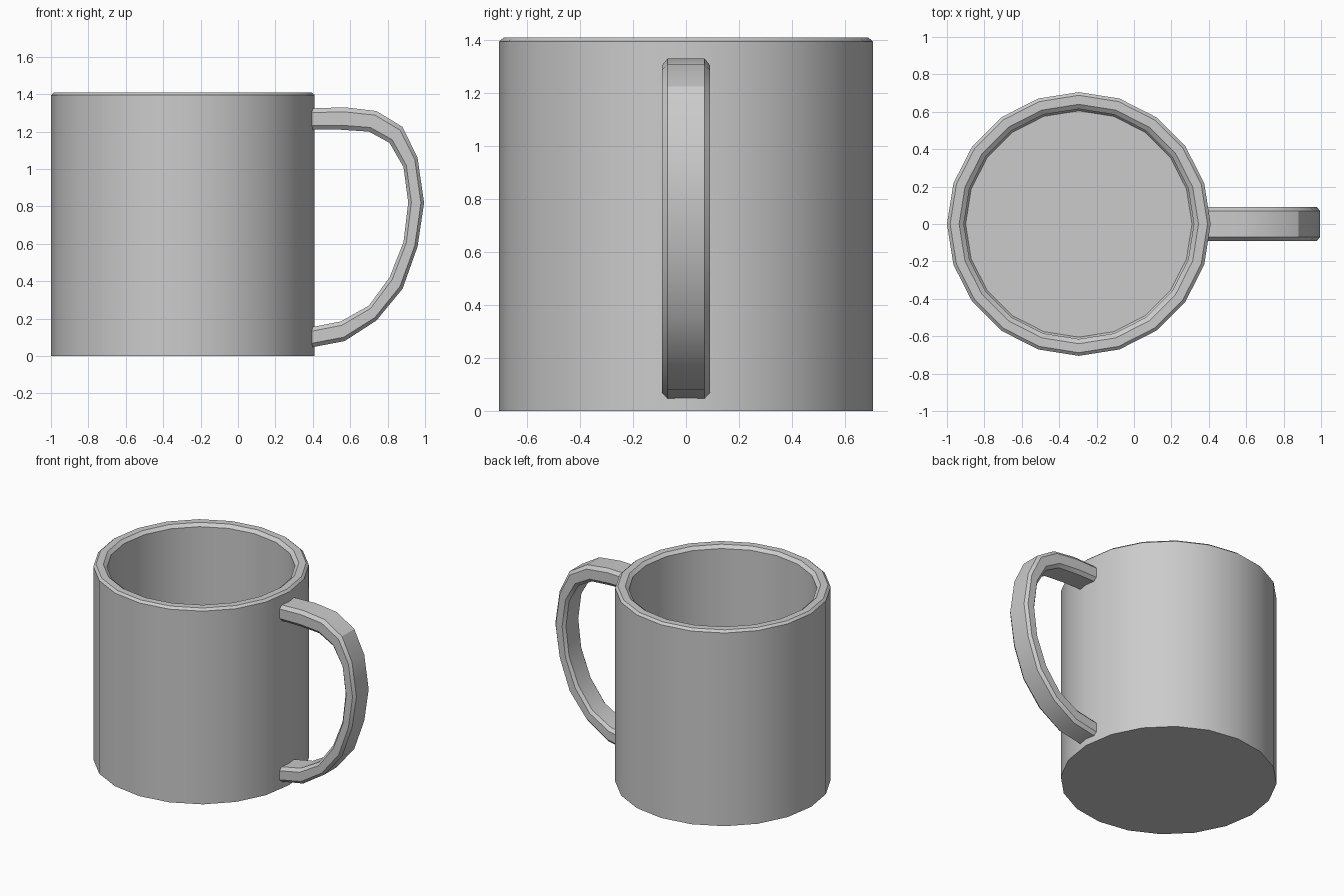
import bpy, bmesh
from math import cos, sin, pi

if "Cube" in bpy.data.objects:
    bpy.data.objects.remove(bpy.data.objects["Cube"])


def make_object(name, rings, closed_ring_caps=True):
    """Skin a list of equal-sized point rings and cap both ends."""
    bm = bmesh.new()
    loops = [[bm.verts.new(p) for p in ring] for ring in rings]
    n = len(loops[0])
    for a, b in zip(loops, loops[1:]):
        for i in range(n):
            j = (i + 1) % n
            bm.faces.new((a[i], a[j], b[j], b[i]))
    bm.faces.new(loops[0][::-1])
    bm.faces.new(loops[-1])
    bmesh.ops.recalc_face_normals(bm, faces=bm.faces)
    mesh = bpy.data.meshes.new(name)
    bm.to_mesh(mesh)
    bm.free()
    obj = bpy.data.objects.new(name, mesh)
    bpy.context.collection.objects.link(obj)
    bpy.context.view_layer.objects.active = obj
    obj.select_set(True)
    bpy.ops.object.shade_smooth_by_angle(angle=pi / 6)
    obj.select_set(False)
    return obj


# Mug body: 20-sided lathe, outside bottom -> rim -> inside floor
SIDES, CX = 20, -0.295
profile = [(0.705, 0), (0.705, 1.395), (0.688, 1.41), (0.64, 1.41),
           (0.615, 1.39), (0.615, 0.085), (0.605, 0.07)]
make_object("mug_body", [
    [(CX + r * cos(2 * pi * i / SIDES), r * sin(2 * pi * i / SIDES), z)
     for i in range(SIDES)] for r, z in profile])

# Handle: chamfered rectangle swept between outer and inner outlines
outer = [(0.36, 1.323), (0.57, 1.33), (0.74, 1.31), (0.88, 1.225),
         (0.96, 1.06), (0.995, 0.82), (0.96, 0.585), (0.88, 0.36),
         (0.74, 0.19), (0.57, 0.08), (0.36, 0.04)]
inner = [(0.36, 1.21), (0.55, 1.21), (0.70, 1.20), (0.81, 1.14),
         (0.885, 1.01), (0.91, 0.82), (0.885, 0.61), (0.81, 0.42),
         (0.70, 0.27), (0.55, 0.185), (0.36, 0.148)]
W, V, T = 0.09, 0.07, 0.2
section = [(0, -V), (0, V), (T, W), (1 - T, W),
           (1, V), (1, -V), (1 - T, -W), (T, -W)]
make_object("handle", [
    [(o[0] + (i[0] - o[0]) * t, y, o[1] + (i[1] - o[1]) * t)
     for t, y in section] for o, i in zip(outer, inner)])
